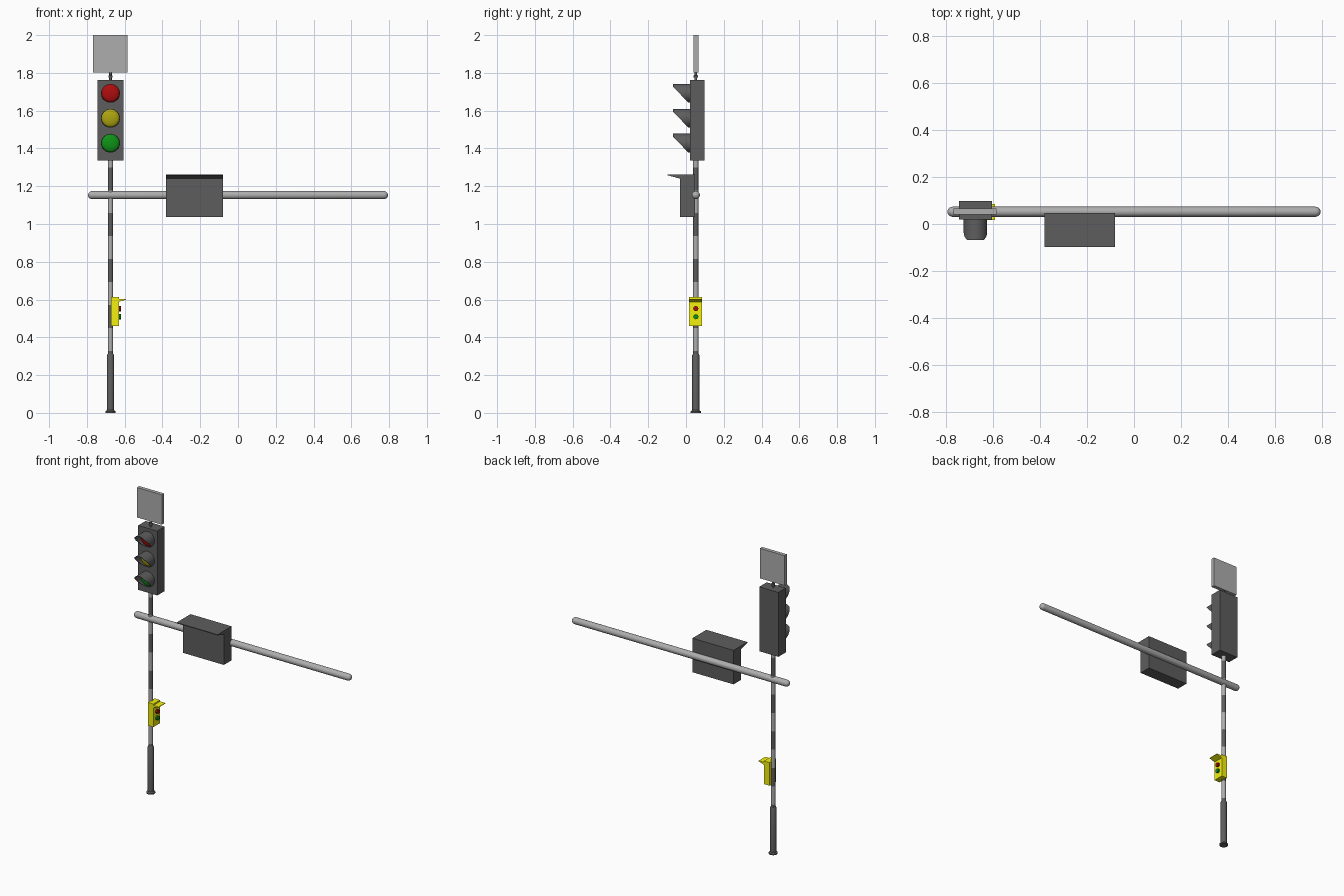
import bpy, bmesh, math
from mathutils import Vector

if "Cube" in bpy.data.objects:
    bpy.data.objects.remove(bpy.data.objects["Cube"])

PX, PY = -0.675, 0.052


def mat(name, r, g, b):
    m = bpy.data.materials.new(name)
    m.diffuse_color = (r, g, b, 1)
    m.use_nodes = True
    m.node_tree.nodes["Principled BSDF"].inputs["Base Color"].default_value = m.diffuse_color
    return m


LIGHT = mat("light_grey", 0.42, 0.42, 0.42)
DARK = mat("dark_grey", 0.11, 0.11, 0.11)
RED = mat("red", 0.42, 0.004, 0.004)
AMBER = mat("amber", 0.42, 0.37, 0.005)
GREEN = mat("green", 0.004, 0.29, 0.008)
YELLOW = mat("yellow", 0.9, 0.88, 0.004)


def finish(name, bm, material, smooth=False):
    bmesh.ops.recalc_face_normals(bm, faces=bm.faces)
    me = bpy.data.meshes.new(name)
    bm.to_mesh(me)
    bm.free()
    ob = bpy.data.objects.new(name, me)
    bpy.context.collection.objects.link(ob)
    me.materials.append(material)
    if smooth:
        bpy.ops.object.select_all(action='DESELECT')
        ob.select_set(True)
        bpy.context.view_layer.objects.active = ob
        bpy.ops.object.shade_smooth_by_angle(angle=math.radians(40))
    return ob


def box(name, x, y, z, material):
    bm = bmesh.new()
    bmesh.ops.create_cube(bm, size=1)
    for v in bm.verts:
        v.co = [(a + b) / 2 + c * (b - a) for (a, b), c in zip((x, y, z), v.co)]
    return finish(name, bm, material)


def lathe(name, profile, origin, axis, material, n=24):
    """Revolve (radius, distance) pairs about an axis through origin."""
    rot = Vector((0, 0, 1)).rotation_difference(Vector(axis)).to_matrix()
    bm = bmesh.new()
    rings = [[bm.verts.new(Vector(origin) + rot @ Vector((
        r * math.cos(2 * math.pi * i / n), r * math.sin(2 * math.pi * i / n), d)))
        for i in range(n)] for r, d in profile]
    for a, b in zip(rings, rings[1:]):
        for i in range(n):
            bm.faces.new((a[i], a[(i + 1) % n], b[(i + 1) % n], b[i]))
    bm.faces.new(rings[0])
    bm.faces.new(rings[-1])
    return finish(name, bm, material, True)


def prism(name, points, extrude, material):
    bm = bmesh.new()
    f = bm.faces.new([bm.verts.new(p) for p in points])
    g = bmesh.ops.extrude_face_region(bm, geom=[f])["geom"]
    bmesh.ops.translate(bm, vec=extrude,
                        verts=[v for v in g if isinstance(v, bmesh.types.BMVert)])
    return finish(name, bm, material)


def visor(name, z, r=0.05, n=32):
    """Thin tube whose front edge is cut back diagonally towards the bottom."""
    bm = bmesh.new()
    loops = []
    for rad, front in ((r, False), (r, True), (r - 0.003, True), (r - 0.003, False)):
        loop = []
        for i in range(n):
            a = 2 * math.pi * i / n
            h = math.sin(a)
            y = -0.068 + 0.08 * max(0, 0.7 - h) / 1.7 if front else 0.022
            loop.append(bm.verts.new((PX + rad * math.cos(a), y, z + rad * h)))
        loops.append(loop)
    for a, b in zip(loops, loops[1:] + loops[:1]):
        for i in range(n):
            bm.faces.new((a[i], a[(i + 1) % n], b[(i + 1) % n], b[i]))
    return finish(name, bm, DARK, True)


# Footing and lower sleeve
lathe("base_sleeve", [(0.027, 0), (0.027, 0.008), (0.019, 0.014), (0.019, 0.305),
                      (0.015, 0.312)], (PX, PY, 0), (0, 0, 1), DARK)

# Striped pole
edges = [0.305, 0.328] + [0.328 + 0.1215 * i for i in range(1, 9)] + [1.345]
for i, (a, b) in enumerate(zip(edges, edges[1:])):
    lathe(f"pole_band_{i}", [(0.0142, a), (0.0142, b)], (PX, PY, 0), (0, 0, 1),
          DARK if i % 2 == 0 else LIGHT)

# Main signal head with lenses and visors
box("signal_housing", (-0.745, -0.605), (0.02, 0.098), (1.337, 1.763), DARK)
for name, z, m in (("red", 1.692, RED), ("amber", 1.56, AMBER), ("green", 1.428, GREEN)):
    dome = [(0.047 * math.cos(t), 0.016 * math.sin(t))
            for t in (math.pi / 2 * k / 6.2 for k in range(7))]
    lathe(f"{name}_lens", [(0.047, -0.004)] + dome, (PX, 0.02, z), (0, -1, 0), m, 32)
    visor(f"{name}_visor", z)

# Sign plate on a short collared stem
lathe("sign_stem", [(0.007, 1.76), (0.007, 1.775), (0.011, 1.776), (0.011, 1.787),
                    (0.007, 1.788), (0.007, 1.805)], (PX, PY, 0), (0, 0, 1), DARK)
box("sign_plate", (-0.768, -0.586), (0.041, 0.065), (1.802, 2.0), LIGHT)

# Cross arm with rounded ends
R = 0.0215
cap = [(R * math.sin(t), R * (1 - math.cos(t)))
       for t in (math.pi / 2 * k / 5 for k in range(1, 6))]
cap = [(0.002, 0)] + cap
L = 1.588
lathe("cross_arm", cap + [(r, L - d) for r, d in reversed(cap)],
      (-L / 2, PY, 1.153), (1, 0, 0), LIGHT)

# Display cabinet with wedge hood
box("cabinet", (-0.381, -0.08), (-0.033, 0.047), (1.038, 1.263), DARK)
prism("cabinet_hood", [(-0.381, -0.032, 1.263), (-0.381, -0.098, 1.263),
                       (-0.381, -0.098, 1.258), (-0.381, -0.032, 1.24)],
      (0.301, 0, 0), DARK)

# Pedestrian signal box with hood and two lamps
box("pedestrian_box", (-0.672, -0.631), (0.017, 0.086), (0.46, 0.613), YELLOW)
prism("pedestrian_hood", [(-0.634, 0.017, 0.604), (-0.592, 0.017, 0.604),
                          (-0.592, 0.017, 0.6), (-0.634, 0.017, 0.587)],
      (0, 0.069, 0), YELLOW)
for name, z, m in (("red", 0.552, RED), ("green", 0.509, GREEN)):
    lathe(f"pedestrian_{name}_lamp", [(0.014, 0), (0.014, 0.016)],
          (-0.635, PY, z), (1, 0, 0), m, 8)
